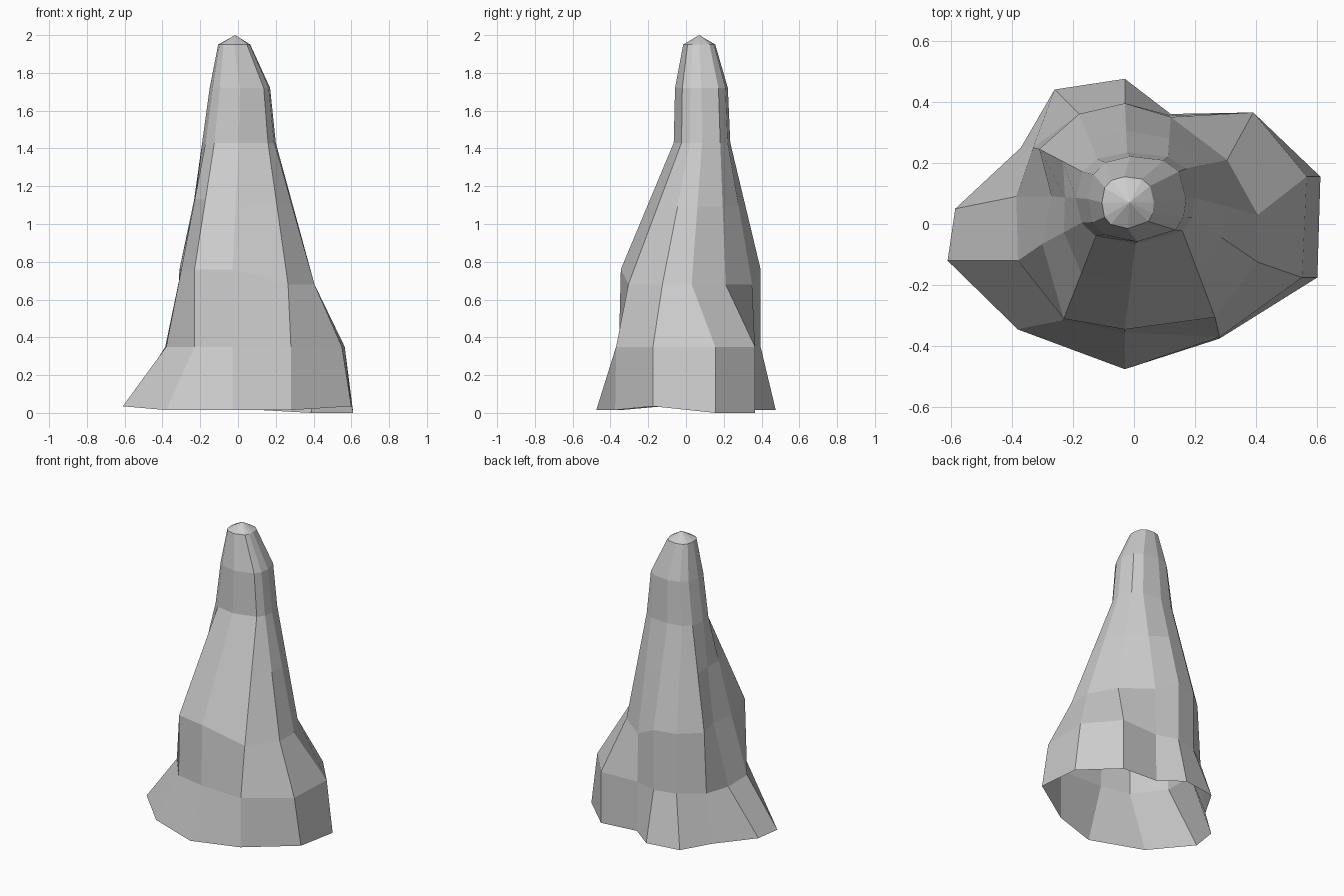
import bpy
from math import sin, cos, radians, copysign
from mathutils import Vector

if "Cube" in bpy.data.objects:
    bpy.data.objects.remove(bpy.data.objects["Cube"])

# Outlines, running anticlockwise from the model's right side
GROUND = [(-.61, -.12), (-.38, -.345), (-.03, -.475), (.28, -.375), (.6, -.175), (.61, .155),
          (.39, .365), (.12, .36), (-.03, .475), (-.26, .44), (-.37, .25), (-.585, .05)]
LEDGE = [(-.38, -.12), (-.23, -.315), (-.03, -.355), (.28, -.37), (.55, -.175), (.565, .155),
         (.39, .365), (.12, .355), (-.03, .395), (-.18, .36), (-.33, .25), (-.385, .09)]
WAIST = [(-.3, -.065), (-.23, -.31), (-.03, -.345), (.265, -.305), (.405, -.125), (.405, .03),
         (.305, .21), (.12, .35), (-.03, .395), (-.18, .36), (-.31, .245), (-.27, .09)]
ANGLES = [208, 233, 270, 318, 340, 0, 35, 62, 95, 125, 150, 180]


def bulge(value):
    return copysign(abs(value) ** .8, value)


def neck_ring(cx, cy, rx, ry, z):
    return [Vector((cx + rx * bulge(cos(radians(a))), cy + ry * bulge(sin(radians(a))), z))
            for a in ANGLES]


def ground_height(x, y):
    if abs(x) > .5 and y < .1:
        return .035
    return 0 if x > .3 else .015


# Stack of rings from the ground to the tip
ground = [Vector((x, y, ground_height(x, y))) for x, y in GROUND]
ledge = [Vector((x, y, .35)) for x, y in LEDGE]
waist = [Vector((x, y, .76 if x < 0 else .68)) for x, y in WAIST]
neck = neck_ring(.005, .085, .195, .15, 1.43)
chest = [a.lerp(b, .55) for a, b in zip(waist, neck)]
crown = neck_ring(.01, .082, .16, .14, 1.72)
brow = neck_ring(-.02, .07, .085, .085, 1.95)
rings = [ground, ledge, waist, chest, neck, crown, brow]

# Side walls between rings, closed by a fan at the tip; the underside is open
count = len(ANGLES)
verts = [v for ring in rings for v in ring] + [Vector((-.015, .07, 2))]
faces = []
for level in range(len(rings) - 1):
    for i in range(count):
        j = (i + 1) % count
        low, high = level * count, (level + 1) * count
        faces.append((low + i, low + j, high + j, high + i))
top = (len(rings) - 1) * count
faces += [(top + i, top + (i + 1) % count, len(verts) - 1) for i in range(count)]

mesh = bpy.data.meshes.new("rock_spire")
mesh.from_pydata(verts, [], faces)
mesh.update()
spire = bpy.data.objects.new("rock_spire", mesh)
bpy.context.collection.objects.link(spire)

# Plain grey stone
stone = bpy.data.materials.new("grey_stone")
stone.use_nodes = True
colour = (.6, .6, .6, 1)
stone.diffuse_color = colour
stone.node_tree.nodes["Principled BSDF"].inputs["Base Color"].default_value = colour
mesh.materials.append(stone)
